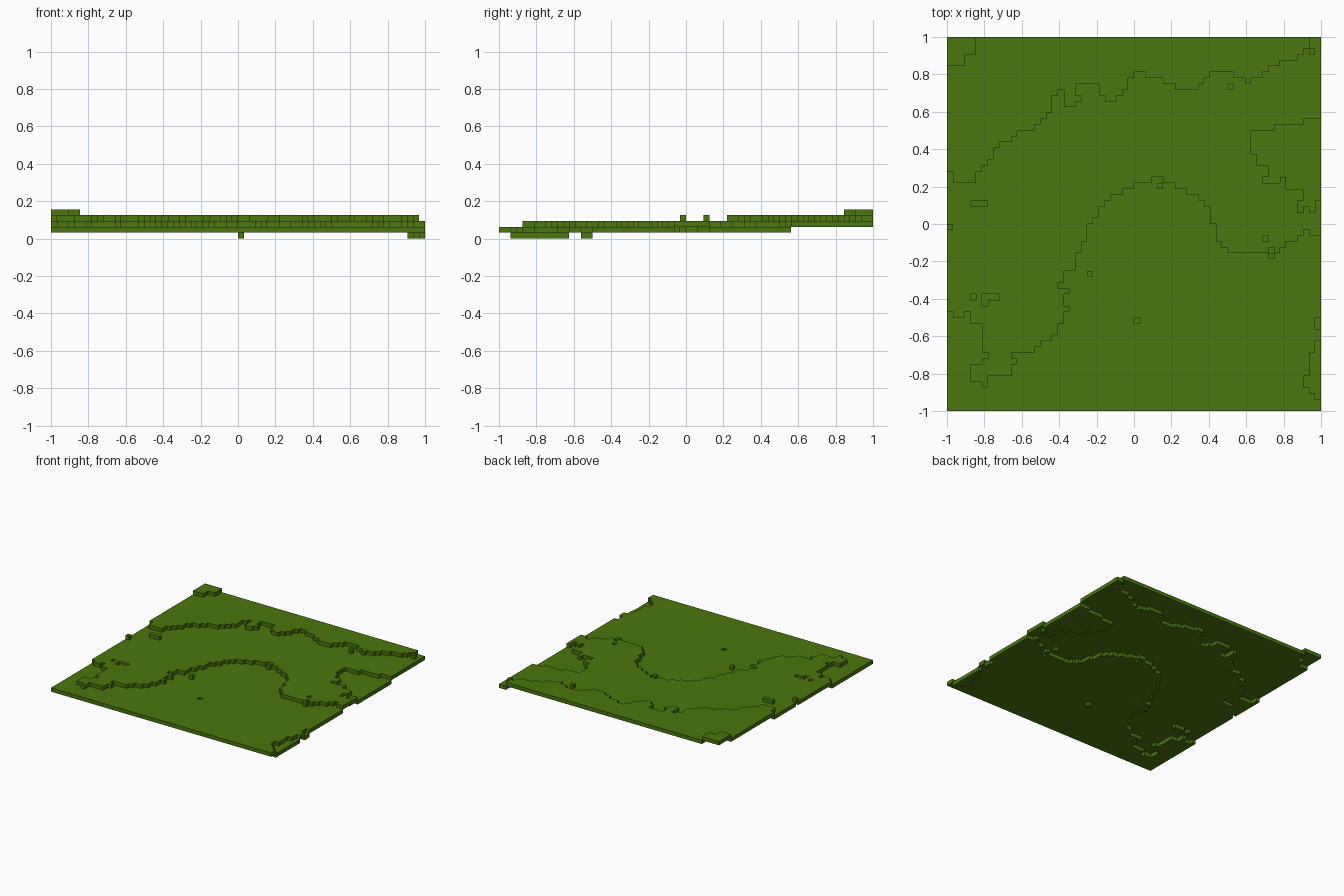
import bpy, bmesh

if "Cube" in bpy.data.objects:
    bpy.data.objects.remove(bpy.data.objects["Cube"], do_unlink=True)

N = 64            # blocks along each side
S = 2.0 / N       # block size
GREEN = (0.069, 0.18, 0.0044, 1.0)

grass = bpy.data.materials.new("grass_green")
grass.use_nodes = True
grass.diffuse_color = GREEN
bsdf = grass.node_tree.nodes["Principled BSDF"]
bsdf.inputs["Base Color"].default_value = GREEN
bsdf.inputs["Roughness"].default_value = 0.9


def stepped(points):
    """Follow a (column, row) line and round it to whole blocks per column."""
    rows = {}
    for (c0, r0), (c1, r1) in zip(points, points[1:]):
        for c in range(c0, c1 + 1):
            rows[c] = int(r0 + (r1 - r0) * (c - c0) / (c1 - c0) + 0.5)
    return rows


# Front edges of the upper and middle terraces, rows counted from the back
upper_edge = stepped([
    (0, 23), (1, 25), (4, 25), (5, 23), (6, 22), (8, 19), (12, 16), (14, 16),
    (17, 13), (18, 10), (19, 9), (20, 12), (21, 12), (22, 8), (25, 8),
    (27, 11), (28, 11), (32, 6), (36, 7), (39, 9), (42, 9), (45, 6), (48, 6),
    (51, 8), (54, 6), (57, 4), (59, 4), (61, 2), (62, 0), (63, 0)])
middle_edge = stepped([
    (0, 47), (2, 48), (3, 47), (4, 49), (5, 49), (6, 60), (7, 58), (10, 58),
    (11, 54), (14, 54), (15, 53), (18, 51), (19, 49), (20, 40), (21, 40),
    (24, 32), (26, 29), (28, 27), (32, 25), (36, 24), (38, 25), (43, 28),
    (44, 29), (46, 35), (48, 37), (56, 37), (57, 36), (61, 33), (63, 34)])

# Back and front edges of the valley cut into the left side
valley_back = stepped([(52, 16), (55, 16), (56, 15), (60, 15), (61, 14), (63, 14)])
valley_front = stepped([(52, 20), (53, 22), (54, 22), (55, 25), (57, 24),
                        (58, 26), (60, 26), (61, 29), (62, 30), (63, 28)])


def terrain_level(c, r):
    if r < upper_edge[c]:
        return 3
    if c in valley_back and valley_back[c] <= r < valley_front[c]:
        return 1
    return 2 if r < middle_edge[c] else 1


level = [[terrain_level(c, r) for r in range(N)] for c in range(N)]


def patch(lv, col, row, width=1, depth=1):
    """Move a rectangle of blocks to another level."""
    for c in range(col, col + width):
        for r in range(row, row + depth):
            level[c][r] = lv


# Hilltop in the back right corner
patch(4, 0, 0, 5, 3)
patch(4, 0, 3, 3, 2)

# Small ledges, spurs and pits
patch(3, 4, 28, 3)
patch(2, 4, 56, 2, 3)
patch(1, 6, 44, 3)
patch(1, 60, 28, 1, 2)

# Low hollows along the left edge
patch(0, 63, 48, 1, 2)
patch(0, 63, 52, 1, 10)
patch(0, 62, 54, 1, 7)
patch(0, 61, 58, 1, 2)

# Single raised or sunken blocks
singles = {
    3: [(0, 32), (22, 10), (48, 8), (62, 2)],
    2: [(11, 55), (20, 43), (20, 46), (24, 40), (36, 25), (55, 37)],
    1: [(4, 44), (6, 45), (6, 54), (19, 42), (54, 24), (54, 34), (55, 36)],
    0: [(32, 48)],
}
for lv, cells in singles.items():
    for c, r in cells:
        patch(lv, c, r)


def terrace(name, lv):
    """One-block-thick slab made of every block on the given level."""
    bm = bmesh.new()
    verts = {}

    def vert(c, r):
        if (c, r) not in verts:
            verts[c, r] = bm.verts.new((-1 + c * S, 1 - r * S, lv * S))
        return verts[c, r]

    for c in range(N):
        for r in range(N):
            if level[c][r] == lv:
                bm.faces.new([vert(c, r), vert(c, r + 1),
                              vert(c + 1, r + 1), vert(c + 1, r)])
    ext = bmesh.ops.extrude_face_region(bm, geom=list(bm.faces),
                                        use_keep_orig=True)
    top = [g for g in ext["geom"] if isinstance(g, bmesh.types.BMVert)]
    bmesh.ops.translate(bm, verts=top, vec=(0, 0, S))
    bmesh.ops.recalc_face_normals(bm, faces=bm.faces)
    mesh = bpy.data.meshes.new(name)
    bm.to_mesh(mesh)
    bm.free()
    mesh.materials.append(grass)
    bpy.context.collection.objects.link(bpy.data.objects.new(name, mesh))


for lv, name in enumerate(["low_hollows", "lower_terrace", "middle_terrace",
                           "upper_terrace", "hilltop"]):
    terrace(name, lv)
